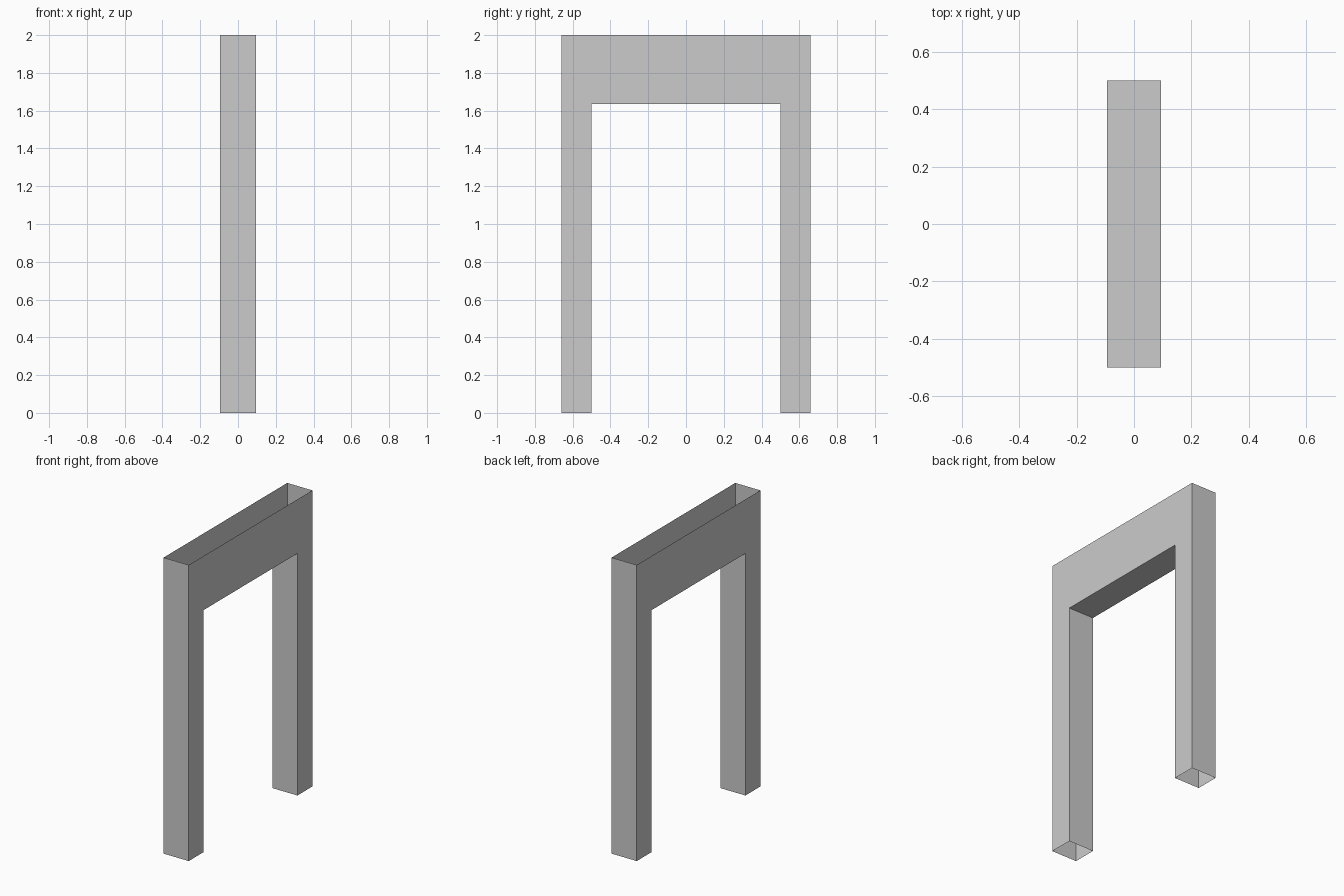
import bpy, bmesh

if "Cube" in bpy.data.objects:
    bpy.data.objects.remove(bpy.data.objects["Cube"])

HALF_W, OUTER, INNER, SOFFIT, TOP = 0.094, 0.66, 0.50, 1.635, 2.0

grey = bpy.data.materials.new("plain_grey")
grey.diffuse_color = (0.6, 0.6, 0.6, 1)
grey.use_nodes = True
grey.node_tree.nodes["Principled BSDF"].inputs["Base Color"].default_value = grey.diffuse_color

# Portal profile in the y-z plane, swept across the width
half = [(OUTER, 0), (OUTER, TOP)]
profile = [(INNER, SOFFIT), (INNER, 0), (OUTER, 0), (OUTER, TOP)]
profile += [(-y, z) for y, z in reversed(profile)]

bm = bmesh.new()
side = bm.faces.new([bm.verts.new((-HALF_W, y, z)) for y, z in profile])
swept = bmesh.ops.extrude_face_region(bm, geom=[side], use_keep_orig=True)
verts = [v for v in swept["geom"] if isinstance(v, bmesh.types.BMVert)]
bmesh.ops.translate(bm, verts=verts, vec=(2 * HALF_W, 0, 0))
bmesh.ops.recalc_face_normals(bm, faces=bm.faces)

# Leave the top and the feet open, so the portal is a hollow sheet casing
open_ends = [f for f in bm.faces
             if all(v.co.z == TOP for v in f.verts) or all(v.co.z == 0 for v in f.verts)]
bmesh.ops.delete(bm, geom=open_ends, context='FACES')

mesh = bpy.data.meshes.new("portal_casing")
bm.to_mesh(mesh)
bm.free()
mesh.materials.append(grey)
bpy.context.collection.objects.link(bpy.data.objects.new("portal_casing", mesh))
